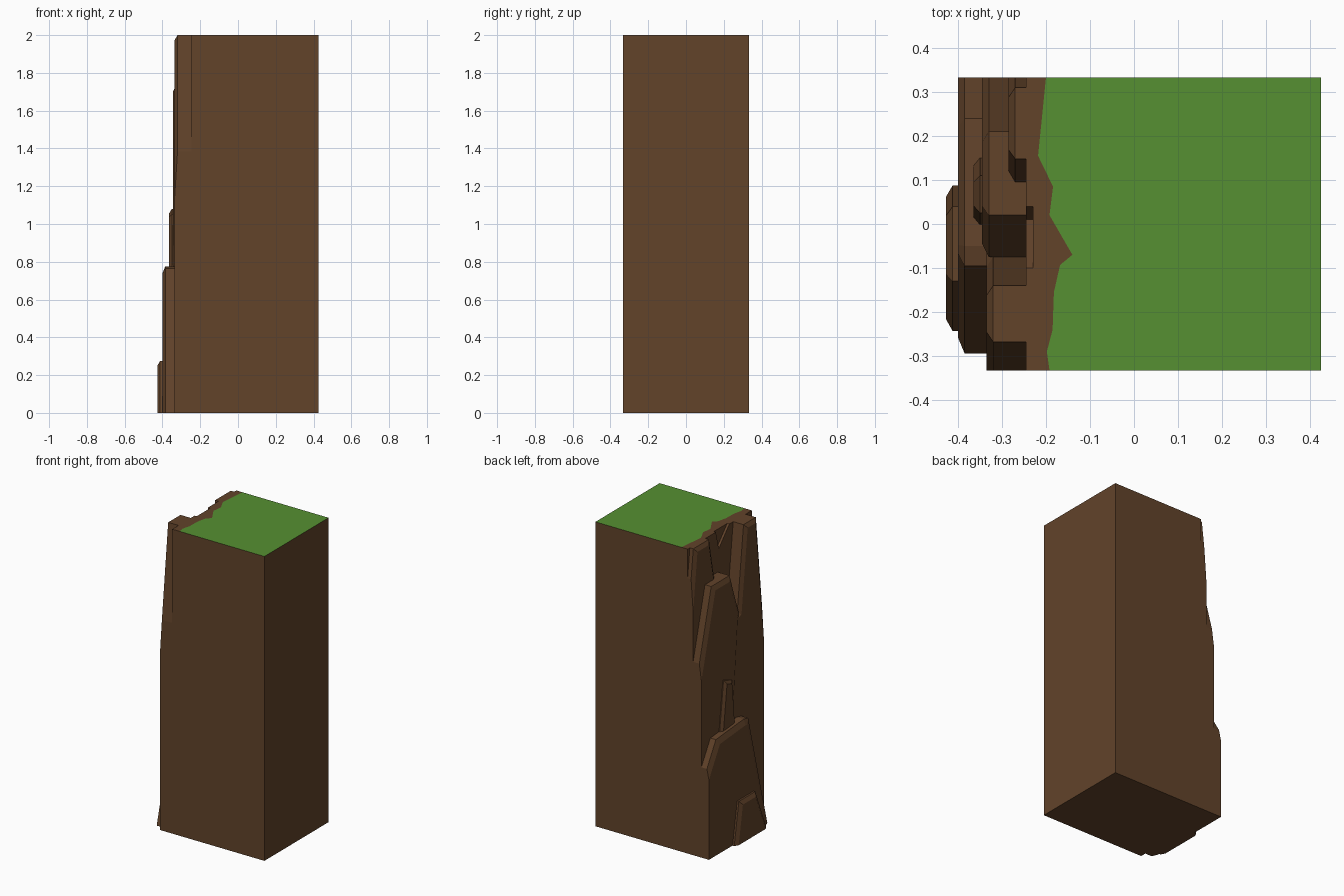
import bpy, bmesh
from mathutils import Vector

if "Cube" in bpy.data.objects:
    bpy.data.objects.remove(bpy.data.objects["Cube"])

W = 0.333      # half depth
H = 2.0        # height
WALL = -0.23   # rear plane of the rock slabs


def material(name, rgb):
    m = bpy.data.materials.new(name)
    m.diffuse_color = (*rgb, 1)
    m.use_nodes = True
    m.node_tree.nodes["Principled BSDF"].inputs["Base Color"].default_value = m.diffuse_color
    return m


earth = material("earth", (0.122, 0.056, 0.023))
grass = material("grass", (0.093, 0.28, 0.032))


def finish(name, bm, mats):
    bmesh.ops.recalc_face_normals(bm, faces=bm.faces[:])
    me = bpy.data.meshes.new(name)
    bm.to_mesh(me)
    bm.free()
    for m in mats:
        me.materials.append(m)
    ob = bpy.data.objects.new(name, me)
    bpy.context.collection.objects.link(ob)
    return ob


# Block: ragged grass patch and earth rim on top, extruded down together
def build_block():
    edge = [(-0.2, W), (-0.218, 0.155), (-0.184, 0.085), (-0.192, 0.02),
            (-0.14, -0.07), (-0.168, -0.093), (-0.182, -0.155),
            (-0.185, -0.24), (-0.198, -0.29), (-0.192, -W)]
    bm = bmesh.new()
    rag = [bm.verts.new((x, y, H)) for x, y in edge]
    r0, r1 = (bm.verts.new((0.425, y, H)) for y in (-W, W))
    l0, l1 = (bm.verts.new((WALL, y, H)) for y in (-W, W))
    top = bm.faces.new(rag + [r0, r1])
    rim = bm.faces.new(rag[::-1] + [l1, l0])
    top.material_index = 1
    ext = bmesh.ops.extrude_face_region(bm, geom=[top, rim], use_keep_orig=True)
    for g in ext["geom"]:
        if isinstance(g, bmesh.types.BMVert):
            g.co.z = 0
    for f in bm.faces:
        f.material_index = 1 if f is top else 0
    finish("cliff_block", bm, [earth, grass])


# Rock slab: (y, z) outline pushed out to x = front with a chamfered rim,
# then trimmed flush with the sides and floor of the block
def slab(name, outline, front, back=WALL, chamfer=0.015, inset=0.03):
    bm = bmesh.new()
    face = bm.faces.new([bm.verts.new((back, y, z)) for y, z in outline])
    ext = bmesh.ops.extrude_face_region(bm, geom=[face], use_keep_orig=True)
    for g in ext["geom"]:
        if isinstance(g, bmesh.types.BMVert):
            g.co.x = front + chamfer
    cap = [g for g in ext["geom"] if isinstance(g, bmesh.types.BMFace)][0]
    bmesh.ops.recalc_face_normals(bm, faces=bm.faces[:])
    if chamfer:
        bmesh.ops.inset_region(bm, faces=[cap], thickness=inset,
                               use_even_offset=True, use_boundary=True)
        for v in cap.verts:
            v.co.x = front
    for co, no in (((0, W, 0), (0, 1, 0)), ((0, -W, 0), (0, -1, 0)),
                   ((0, 0, 0), (0, 0, -1))):
        cut = bmesh.ops.bisect_plane(
            bm, geom=bm.verts[:] + bm.edges[:] + bm.faces[:],
            plane_co=Vector(co), plane_no=Vector(no), clear_outer=True)
        rim = [g for g in cut["geom_cut"] if isinstance(g, bmesh.types.BMEdge)]
        if rim:
            bmesh.ops.holes_fill(bm, edges=rim, sides=0)
    finish(name, bm, [earth])


build_block()

# Thin upper wall with a notch
slab("upper_wall", [(0.4, -0.1), (0.4, 2), (0.04, 2), (0.01, 1.88),
                    (-0.1, 2), (-0.4, 2), (-0.4, -0.1)], -0.245, chamfer=0)
# Upper slab at the back corner
slab("upper_slab", [(0.4, 1.0), (0.4, 1.25), (0.31, 2), (0.148, 2),
                    (0.07, 1.6), (0.07, 1.0)], -0.285, inset=0.025)
# Two tall slabs meeting in a V-shaped valley
slab("tall_slab_back", [(0.4, -0.1), (0.4, 1.03), (0.333, 1.27), (0.21, 1.73),
                        (0.02, 1.73), (-0.075, 1.45), (-0.03, 0.9),
                        (0, -0.1)], -0.345)
slab("tall_slab_front", [(0.4, -0.1), (0.4, 1.0), (0.1, 1.4), (-0.075, 1.45),
                         (-0.14, 2), (-0.268, 2), (-0.4, 0.75),
                         (-0.4, -0.1)], -0.335, inset=0.025)
# Lower slabs, each stepping further out
slab("small_slab", [(0.17, 0.6), (0.11, 1.08), (0.025, 1.05), (-0.018, 0.6)],
     -0.365, inset=0.018)
slab("lower_slab", [(0.4, -0.1), (0.4, 0.48), (0.24, 0.75), (-0.05, 0.775),
                    (-0.095, 0.765), (-0.32, -0.1)], -0.4, inset=0.035)
slab("foot_slab", [(0.105, -0.1), (0.04, 0.275), (-0.13, 0.275),
                   (-0.285, -0.1)], -0.427, inset=0.025)
